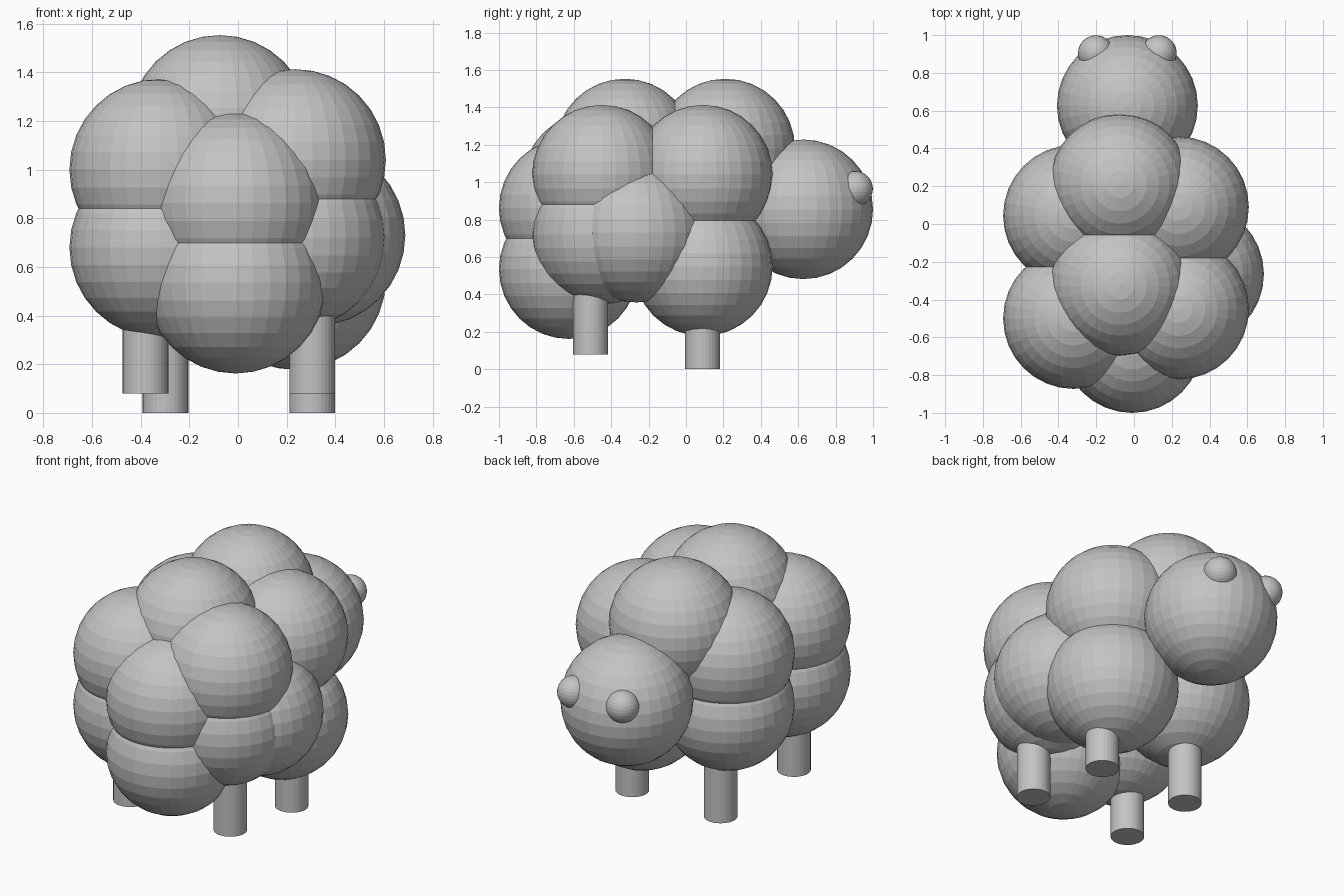
import bpy

if "Cube" in bpy.data.objects:
    bpy.data.objects.remove(bpy.data.objects["Cube"])

R = 0.373          # common radius of the fleece balls and the head

grey = bpy.data.materials.new("plain grey")
grey.diffuse_color = (0.55, 0.55, 0.55, 1.0)
grey.use_nodes = True
grey.node_tree.nodes["Principled BSDF"].inputs["Base Color"].default_value = grey.diffuse_color


def finish(name):
    ob = bpy.context.object
    ob.name = name
    ob.data.materials.append(grey)
    return ob


def ball(name, x, y, z, r=R):
    bpy.ops.mesh.primitive_uv_sphere_add(segments=32, ring_count=16, radius=r,
                                         location=(x, y, z))
    return finish(name)


def leg(name, x, y, bottom, top=0.6):
    bpy.ops.mesh.primitive_cylinder_add(vertices=32, radius=0.094, depth=top - bottom,
                                        location=(x, y, (top + bottom) / 2))
    return finish(name)


# Fleece: two balls along the spine
for i, y in enumerate((-0.327, 0.21)):
    ball(f"fleece_top_{i}", -0.075, y, 1.18)

# Fleece: flanks, as (x, y, upper z, lower z) columns
for name, x, y, hi, lo in (("right_rear", 0.235, -0.45, 1.04, 0.72),
                           ("right_front", 0.235, 0.09, 1.04, 0.55),
                           ("left_rear", -0.32, -0.50, 1.00, 0.68),
                           ("left_front", -0.32, 0.045, 1.00, 0.68),
                           ("rump", -0.01, -0.627, 0.862, 0.535)):
    ball(f"fleece_{name}_upper", x, y, hi)
    ball(f"fleece_{name}_lower", x, y, lo)

# Fleece: extra ball on the right flank
ball("fleece_right_side", 0.315, -0.265, 0.73)

# Head and eyes
HX = -0.035
ball("head", HX, 0.627, 0.855)
for side, s in (("left", -1), ("right", 1)):
    ball(f"eye_{side}", HX + s * 0.167, 0.905, 0.965, 0.094)

# Legs
leg("leg_rear_right", 0.305, -0.51, 0.08)
leg("leg_rear_left", -0.38, -0.51, 0.08)
leg("leg_front_right", 0.305, 0.088, 0.0)
leg("leg_front_left", -0.298, 0.088, 0.0)
